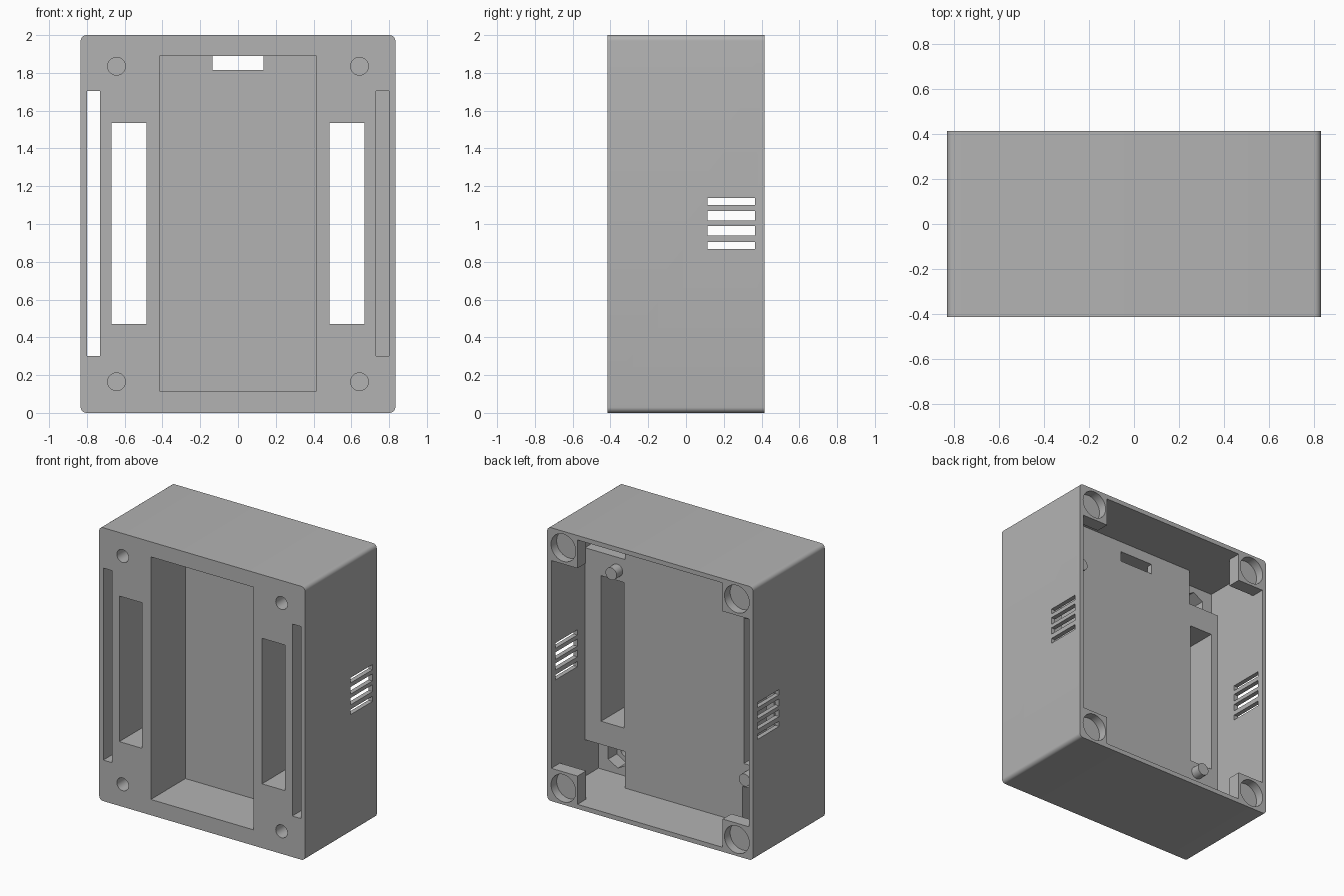
import bpy
import math

if "Cube" in bpy.data.objects:
    bpy.data.objects.remove(bpy.data.objects["Cube"])

grey = bpy.data.materials.new("plain grey")
grey.diffuse_color = (0.45, 0.45, 0.45, 1)
grey.use_nodes = True
grey.node_tree.nodes["Principled BSDF"].inputs["Base Color"].default_value = grey.diffuse_color

W, D, H = 0.833, 0.415, 2.0     # half width, half depth, height
WALL = 0.033
PANEL_Y, PLATE_Y, BOSS_Y = 0.025, -0.13, 0.315


def box(name, x0, x1, y0, y1, z0, z1):
    bpy.ops.mesh.primitive_cube_add(
        size=1, location=((x0 + x1) / 2, (y0 + y1) / 2, (z0 + z1) / 2))
    ob = bpy.context.object
    ob.name = name
    ob.scale = (x1 - x0, y1 - y0, z1 - z0)
    bpy.ops.object.transform_apply(location=True, rotation=True, scale=True)
    return ob


def rod(name, x, z, r, y0, y1, sides=32):
    bpy.ops.mesh.primitive_cylinder_add(
        vertices=sides, radius=r, depth=y1 - y0,
        location=(x, (y0 + y1) / 2, z), rotation=(math.pi / 2, 0, 0))
    ob = bpy.context.object
    ob.name = name
    bpy.ops.object.transform_apply(location=True, rotation=True, scale=True)
    return ob


def cut(target, cutter):
    mod = target.modifiers.new("cut", 'BOOLEAN')
    mod.operation = 'DIFFERENCE'
    mod.solver = 'EXACT'
    mod.object = cutter
    bpy.context.view_layer.objects.active = target
    bpy.ops.object.modifier_apply(modifier=mod.name)
    bpy.data.objects.remove(cutter, do_unlink=True)


# Outer case, rounded along the four edges running front to back
case = box("case", -W, W, -D, D, 0, H)
weights = case.data.attributes.new("bevel_weight_edge", 'FLOAT', 'EDGE')
for e in case.data.edges:
    a, b = (case.data.vertices[i].co for i in e.vertices)
    weights.data[e.index].value = 1.0 if abs(a.y - b.y) > 0.1 else 0.0
bev = case.modifiers.new("round", 'BEVEL')
bev.limit_method = 'WEIGHT'
bev.width = 0.03
bev.segments = 6
bpy.context.view_layer.objects.active = case
bpy.ops.object.modifier_apply(modifier=bev.name)

# Rear cavity, leaving four corner bosses near the rim
XI, Z0, Z1 = W - WALL, WALL, H - WALL
cut(case, box("cavity_mid", -XI, XI, PANEL_Y, 0.6, 0.24, H - 0.24))
cut(case, box("cavity_tall", -0.588, 0.588, PANEL_Y, 0.6, Z0, Z1))
cut(case, box("cavity_deep", -XI, XI, PANEL_Y, BOSS_Y, Z0, Z1))

# Front recess and the slot through its back panel
cut(case, box("recess", -0.415, 0.415, -0.6, -0.015, 0.115, 1.89))
cut(case, box("panel_slot", -0.135, 0.135, -0.1, 0.1, 1.815, 1.89))

for s in (-1, 1):
    def side_box(name, a, b, *rest):
        return box(name, min(s * a, s * b), max(s * a, s * b), *rest)

    # Deeper pockets above and below the window block
    for lo, hi in ((Z0, 0.30), (1.705, Z1)):
        cut(case, side_box("pocket", 0.476, XI, PLATE_Y, 0.2, lo, hi))
    # Narrow side slot and wide window, both right through
    cut(case, side_box("side_slot", 0.73, XI, -0.6, 0.2, 0.30, 1.705))
    cut(case, side_box("window", 0.485, 0.67, -0.6, 0.2, 0.47, 1.535))
    # Screw holes, nut traps and round pockets in the bosses
    for z, zb in ((0.165, 0.12), (1.835, 1.88)):
        cut(case, rod("screw_hole", s * 0.643, z, 0.047, -0.6, 0.0))
        cut(case, rod("nut_trap", s * 0.643, z, 0.09, PLATE_Y - 0.1, 0.0, 6))
        cut(case, rod("boss_pocket", s * 0.702, zb, 0.1, D - 0.065, 0.6, 48))

# Ventilation slits through both side walls
for z0, z1 in ((0.868, 0.906), (0.94, 0.99), (1.018, 1.07), (1.10, 1.138)):
    cut(case, box("vent", -1, 1, 0.113, 0.365, z0, z1))

# Mounting pegs on the window blocks
pegs = [rod("peg_upper", 0.54, 1.61, 0.045, PANEL_Y - 0.03, PANEL_Y + 0.07),
        rod("peg_lower", -0.54, 0.39, 0.045, PANEL_Y - 0.03, PANEL_Y + 0.07)]

for ob in [case] + pegs:
    ob.data.materials.clear()
    ob.data.materials.append(grey)
    bpy.ops.object.select_all(action='DESELECT')
    ob.select_set(True)
    bpy.context.view_layer.objects.active = ob
    bpy.ops.object.shade_smooth_by_angle(angle=math.radians(30))
